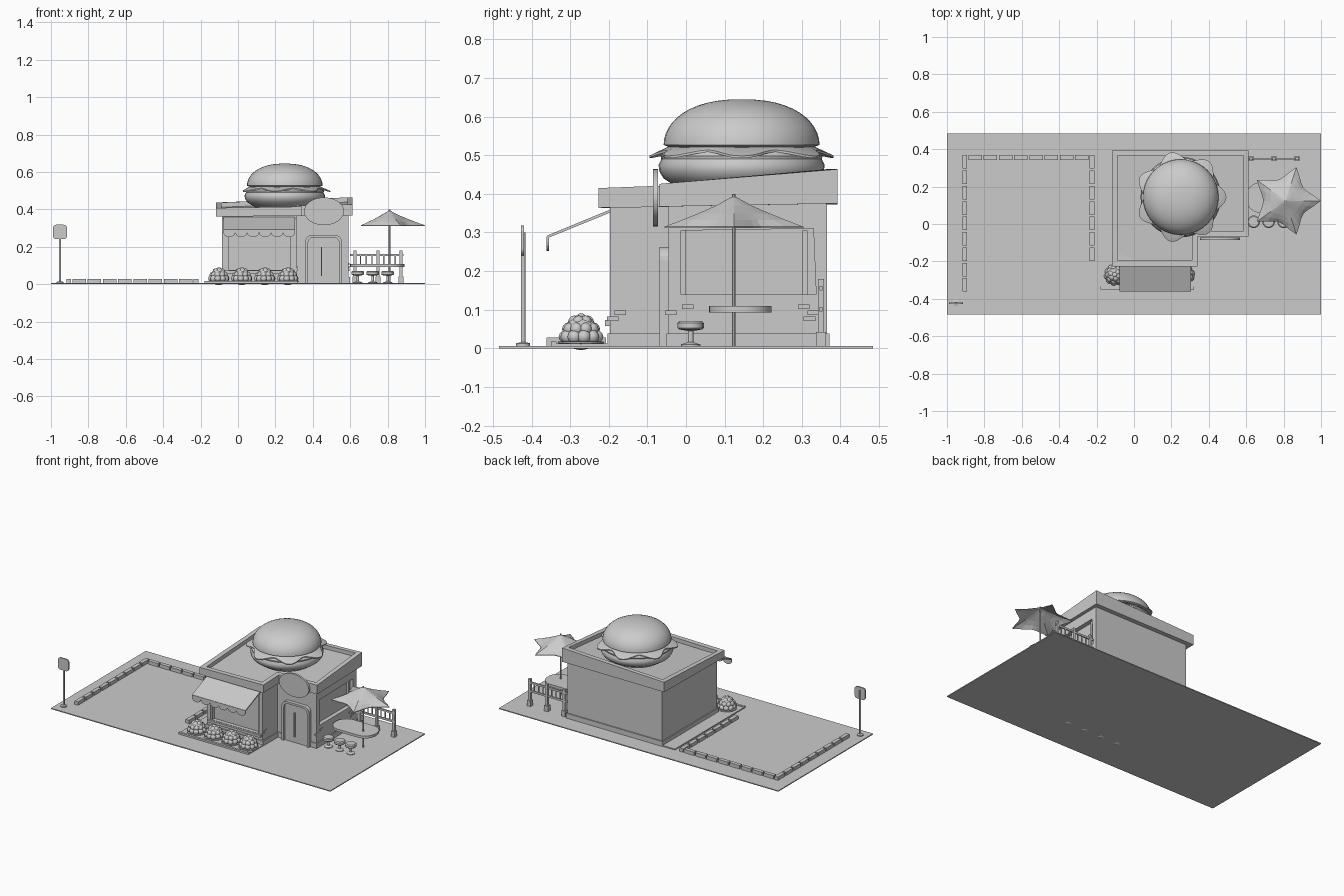
import bpy, bmesh
from math import sin, cos, pi, radians
from mathutils import Matrix, Vector

if "Cube" in bpy.data.objects:
    bpy.data.objects.remove(bpy.data.objects["Cube"])


def finish(name, bm, smooth=False):
    bmesh.ops.recalc_face_normals(bm, faces=bm.faces)
    me = bpy.data.meshes.new(name)
    bm.to_mesh(me)
    bm.free()
    ob = bpy.data.objects.new(name, me)
    bpy.context.collection.objects.link(ob)
    if smooth:
        activate(ob)
        bpy.ops.object.shade_smooth_by_angle(angle=radians(35))
    return ob


def activate(ob):
    bpy.ops.object.select_all(action='DESELECT')
    ob.select_set(True)
    bpy.context.view_layer.objects.active = ob


def stack(name, loops, smooth=False):
    """Skin a list of equal-length point loops and cap both ends."""
    bm = bmesh.new()
    rings = [[bm.verts.new(p) for p in lp] for lp in loops]
    for a, b in zip(rings, rings[1:]):
        for i in range(len(a)):
            j = (i + 1) % len(a)
            bm.faces.new((a[i], a[j], b[j], b[i]))
    bm.faces.new(rings[0])
    bm.faces.new(rings[-1])
    return finish(name, bm, smooth)


def prism(name, pts, lo, hi, axis='z', smooth=False):
    put = {'x': lambda p, t: (t, p[0], p[1]), 'y': lambda p, t: (p[0], t, p[1]),
           'z': lambda p, t: (p[0], p[1], t)}[axis]
    return stack(name, [[put(p, t) for p in pts] for t in (lo, hi)], smooth)


def box(name, x0, x1, y0, y1, z0, z1):
    return prism(name, [(x0, y0), (x1, y0), (x1, y1), (x0, y1)], z0, z1)


def lathe(name, x, y, prof, n=16):
    return stack(name, [[(x + r * cos(2 * pi * i / n), y + r * sin(2 * pi * i / n), z)
                         for i in range(n)] for r, z in prof], True)


def rounded(x0, x1, y0, y1, r, n=5):
    pts = []
    for k, (cx, cy) in enumerate([(x1 - r, y1 - r), (x0 + r, y1 - r), (x0 + r, y0 + r), (x1 - r, y0 + r)]):
        pts += [(cx + r * cos(pi / 2 * (k + i / n)), cy + r * sin(pi / 2 * (k + i / n))) for i in range(n + 1)]
    return pts


def cut(ob, cutter):
    m = ob.modifiers.new('cut', 'BOOLEAN')
    m.operation, m.object, m.solver = 'DIFFERENCE', cutter, 'EXACT'
    activate(ob)
    bpy.ops.object.modifier_apply(modifier=m.name)
    bpy.data.objects.remove(cutter)


def ell(x0, x1, xr, y0, ym, y1):
    return [(x0, y0), (x1, y0), (x1, ym), (xr, ym), (xr, y1), (x0, y1)]


# Ground and low paving
box('ground', -1, 1, -.485, .485, 0, .006)
box('side_walk', -.18, -.08, -.345, .37, .005, .013)
box('planter_bed', -.18, .32, -.345, -.19, .005, .012)
box('planter_edge', -.18, .32, -.35, -.335, .005, .017)

# L-shaped building
walls = prism('walls', ell(-.085, .315, .592, -.197, -.045, .365), .005, .385)
cut(walls, box('cutter', -.06, .29, -.3, -.172, .075, .33))
cut(walls, prism('cutter', [(-.013, .14), (.337, .14), (.33, .31), (-.013, .305)], .565, .7, 'x'))
prism('skirting', ell(-.092, .322, .599, -.203, -.051, .372), .005, .038)
box('front_sill', -.075, .305, -.21, -.19, .058, .073)
for x in (-.06, .28):
    box('front_window_frame', x, x + .012, -.19, -.17, .075, .33)
for y in (0, .315):
    box('side_window_frame', .56, .58, y - .013, y, .14, .305)

# Sloping roof with raised rim
out = ell(-.118, .34, .613, -.227, -.068, .393)
inn = ell(-.088, .31, .585, -.195, -.038, .365)
tops = [.408, .415, .421, .426, .464, .437]
lows = [.363, .364, .366, .367, .375, .373]
stack('roof', [[(*p, z) for p, z in zip(out, lows)],
               [(*p, z) for p, z in zip(out, tops)],
               [(*p, z) for p, z in zip(inn, tops)],
               [(*p, z - .025) for p, z in zip(inn, tops)]])

# Loose bricks on the walls
for y, z in [(-.17, .092), (-.19, .077), (-.04, .092), (.005, .108), (.305, .108), (.33, .092), (.32, .077)]:
    x = .315 if y < -.05 else .592
    box('brick', x - .005, x + .004, y - .015, y + .015, z - .006, z + .006)

# Door
frame = prism('door_frame', rounded(.36, .555, -.04, .263, .035), -.068, -.04, 'y')
cut(frame, prism('cutter', rounded(.375, .54, -.03, .25, .028), -.1, -.056, 'y'))
cut(frame, box('cutter', .3, .6, -.1, 0, -.1, .004))
box('door_handle', .443, .45, -.066, -.054, .045, .2)

# Blank oval sign
prism('oval_sign', [(.46 + .107 * cos(i * pi / 16), .39 + .074 * sin(i * pi / 16)) for i in range(32)],
      -.085, -.072, 'y', True)

# Awning with scalloped edge
prism('awning', [(-.195, .36), (-.36, .292), (-.36, .285), (-.195, .352)], -.078, .305, 'x')
pts = [(.305, .29), (-.078, .29)]
w = .383 / 6
for k in range(6):
    cx = -.078 + w * (k + .5)
    pts += [(cx - w / 2 * cos(i * pi / 8), .276 - .024 * sin(i * pi / 8)) for i in range(0 if k == 0 else 1, 9)]
prism('awning_scallops', pts, -.361, -.355, 'y')

# Burger on the roof
BX, BY = .25, .144
lathe('bottom_bun', BX, BY, [(.15, .405), (.175, .422), (.202, .44), (.213, .458), (.215, .475), (.208, .49),
                             (.21, .498), (.2, .51), (.1, .512)], 40)
lathe('top_bun', BX, BY, [(.19, .522)] + [(.202 * cos(a) ** .85, .527 + .118 * sin(a))
      for a in [i * pi / 24 for i in range(12)]] + [(.004, .645)], 40)


def wave(r, a, dz, lobe):
    c = cos(7 * a)
    return (BX + (r + lobe * c) * cos(a), BY + (r + lobe * c) * sin(a), .512 + dz - lobe * .35 * c)


angles = [2 * pi * i / 84 for i in range(84)]
stack('lettuce', [[wave(r, a, dz, lb) for a in angles] for r, dz, lb in
                  [(.1, .002, 0), (.19, 0, .006), (.222, -.012, .022), (.222, -.006, .022), (.19, .01, .006),
                   (.1, .016, 0)]], True)

# Layered bushes
for k in range(4):
    bx, by = -.103 + .123 * k, -.272
    lathe('bush_dish', bx, by, [(.045, .008), (.06, .014), (.06, .018), (.045, .018)])
    bm = bmesh.new()
    bmesh.ops.create_uvsphere(bm, u_segments=12, v_segments=8, radius=.045,
                              matrix=Matrix.Translation((bx, by, .04)))
    for n, r, z, s in [(10, .04, .03, .018), (9, .033, .05, .017), (6, .018, .069, .016), (1, 0, .076, .015)]:
        for i in range(n):
            a = 2 * pi * (i + z * 10) / n
            bmesh.ops.create_icosphere(bm, subdivisions=2, radius=s,
                                       matrix=Matrix.Translation((bx + r * cos(a), by + r * sin(a), z)))
    finish('bush', bm, True)

# Parking kerbs
for i in range(9):
    y = .368 - .0822 * i
    box('kerb_left', -.917, -.892, y - .072, y, .004, .028)
    if i < 7:
        box('kerb_right', -.237, -.212, y - .072, y, .004, .028)
    if i < 8:
        x = -.885 + .0815 * i
        box('kerb_back', x, x + .072, .343, .368, .004, .028)

# Road sign
lathe('sign_post', -.952, -.422, [(.018, .006), (.018, .013), (.006, .016), (.006, .3)], 12)
prism('sign_plate', rounded(-.99, -.914, .241, .318, .018), -.428, -.419, 'y')

# Parasol, five points with hollow edges
UX, UY = .81, .124
rings = []
for t in (0, .25, .5, .75, 1):
    lp = []
    for i in range(30):
        f = (i % 6) / 6
        k = 1 - t * .38 * (1 - (2 * f - 1) ** 2)
        a = 2 * pi * i / 30
        lp.append(((.004 + .185 * t * k) * cos(a) + UX, (.004 + .185 * t * k) * sin(a) + UY,
                   .393 - .078 * t ** .85))
    rings.append(lp)
under = [[(x, y, z - .004) for x, y, z in lp] for lp in reversed(rings)]
stack('parasol', rings + under)
lathe('parasol_pole', UX, UY, [(.005, .005), (.005, .4)], 10)

# Table and stools
prism('table_top', rounded(.6, .89, .06, .222, .075, 8), .093, .109, 'z', True)
for x in (.64, .72, .80):
    lathe('stool', x, .012, [(.025, .006), (.025, .01), (.007, .016), (.007, .045), (.03, .049), (.034, .053),
                             (.034, .066), (.028, .071)])

# Fence
for x in (.625, .748, .872):
    box('fence_post', x - .008, x + .008, .342, .358, .005, .18)
    box('fence_foot', x - .013, x + .013, .337, .363, .005, .042)
for z in (.095, .15):
    box('fence_rail', .6, .885, .346, .354, z, z + .012)
for i in range(7):
    x = .655 + .031 * i
    box('fence_bar', x - .003, x + .003, .347, .353, .1, .155)
